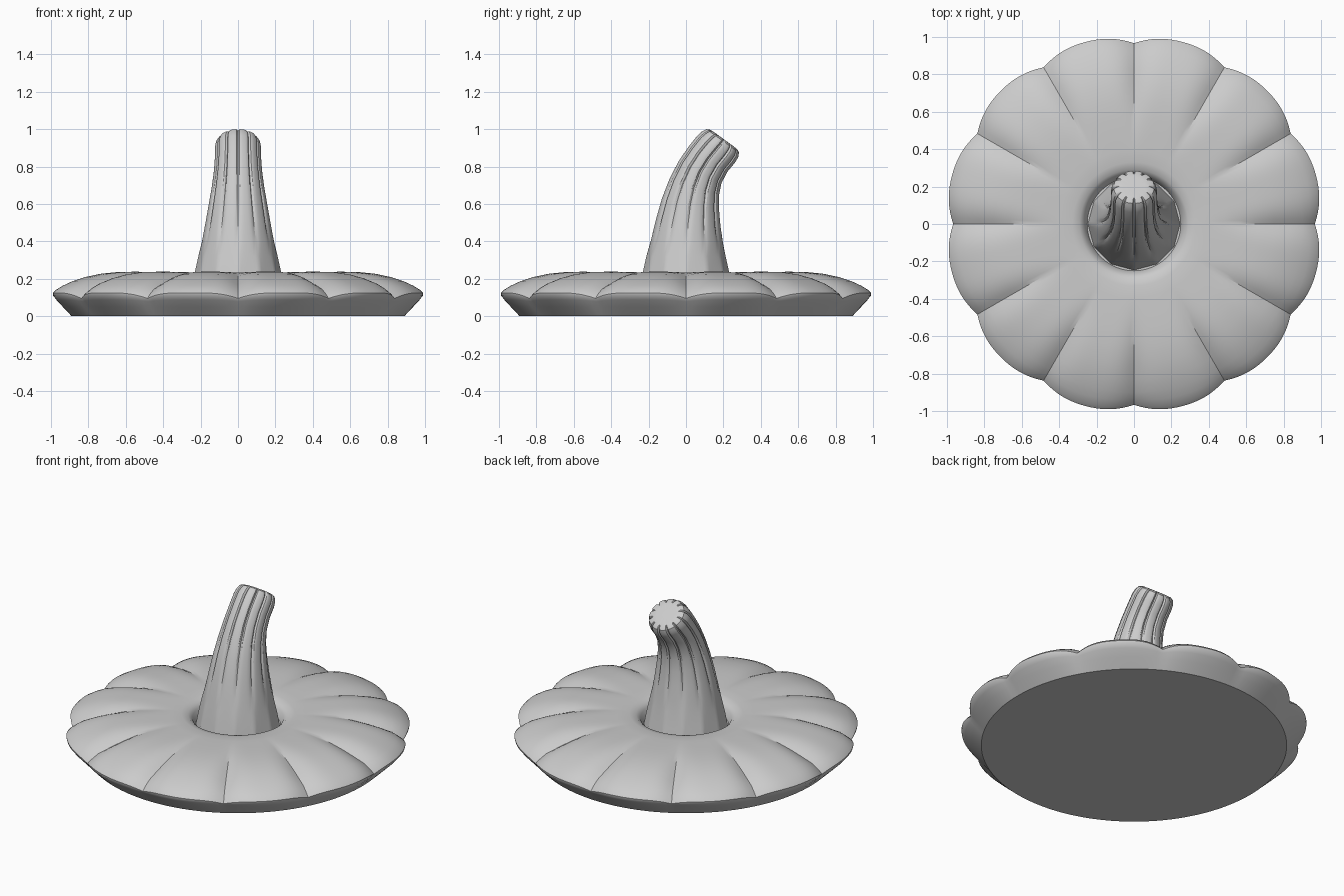
import bpy, bmesh, math
from mathutils import Vector

cube = bpy.data.objects.get("Cube")
if cube:
    bpy.data.objects.remove(cube, do_unlink=True)

grey = bpy.data.materials.new("plain grey")
grey.use_nodes = True
colour = (0.6, 0.6, 0.6, 1)
grey.diffuse_color = colour
grey.node_tree.nodes["Principled BSDF"].inputs["Base Color"].default_value = colour

RIBS = 12


def groove(a, power):
    """1 in the valley between two ribs, falling to 0 at the middle of a rib."""
    return (1 - abs(math.sin(RIBS / 2 * a))) ** power


def loft(name, rings, sharp):
    """Skin a list of point rings, close both ends and shade smooth."""
    bm = bmesh.new()
    loops = [[bm.verts.new(p) for p in ring] for ring in rings]
    n = len(loops[0])
    for low, high in zip(loops, loops[1:]):
        for i in range(n):
            j = (i + 1) % n
            bm.faces.new((low[i], low[j], high[j], high[i]))
    bm.faces.new(loops[0][::-1])
    bm.faces.new(loops[-1])
    bmesh.ops.recalc_face_normals(bm, faces=bm.faces)
    mesh = bpy.data.meshes.new(name)
    bm.to_mesh(mesh)
    bm.free()
    mesh.materials.append(grey)
    obj = bpy.data.objects.new(name, mesh)
    bpy.context.collection.objects.link(obj)
    bpy.ops.object.select_all(action="DESELECT")
    obj.select_set(True)
    bpy.context.view_layer.objects.active = obj
    bpy.ops.object.shade_smooth_by_angle(angle=math.radians(sharp))


def angles(n):
    return [2 * math.pi * i / n for i in range(n)]


# Lid: radius, height, valley drop, valley pull towards the centre
lid_profile = [
    (0.89, 0, 0, 0), (0.945, 0.05, 0, 0.012), (0.985, 0.088, 0.01, 0.03),
    (1.005, 0.112, 0.022, 0.04), (1.007, 0.125, 0.03, 0.04),
    (0.99, 0.142, 0.035, 0.035), (0.95, 0.165, 0.04, 0.02),
    (0.9, 0.187, 0.043, 0), (0.83, 0.21, 0.043, 0), (0.75, 0.227, 0.036, 0),
    (0.66, 0.236, 0.024, 0), (0.57, 0.238, 0.012, 0), (0.48, 0.236, 0.003, 0),
    (0.4, 0.234, 0, 0), (0.33, 0.231, 0, 0), (0.29, 0.222, 0, 0),
    (0.265, 0.2, 0, 0), (0.25, 0.15, 0, 0),
]
lid = []
for r, z, drop, pull in lid_profile:
    ring = []
    for a in angles(RIBS * 16):
        rim = r - pull * groove(a, 1.3)
        ring.append((rim * math.cos(a), rim * math.sin(a), z - drop * groove(a, 2)))
    lid.append(ring)
loft("pumpkin_lid", lid, 32)

# Stem: centre y, centre z, radius, backward tilt in degrees, groove depth, facet amount
stem_path = [
    (0, 0.13, 0.25, 0, 0, 1), (0, 0.23, 0.232, 0, 0, 1),
    (0, 0.32, 0.212, 0, 0, 0.8), (0.005, 0.4, 0.195, 2, 0.005, 0.3),
    (0.012, 0.5, 0.175, 6, 0.009, 0), (0.024, 0.6, 0.157, 11, 0.011, 0),
    (0.044, 0.69, 0.141, 19, 0.012, 0), (0.075, 0.77, 0.13, 27, 0.012, 0),
    (0.118, 0.84, 0.125, 33, 0.012, 0), (0.162, 0.894, 0.125, 36, 0.013, 0),
    (0.183, 0.919, 0.12, 36, 0.014, 0), (0.197, 0.937, 0.108, 36, 0.014, 0),
    (0.203, 0.944, 0.09, 36, 0.012, 0), (0.204, 0.945, 0.06, 36, 0.006, 0),
    (0.204, 0.945, 0.02, 36, 0, 0),
]
stem = []
for y, z, r, tilt, depth, facet in stem_path:
    t = math.radians(tilt)
    across = Vector((0, math.cos(t), -math.sin(t)))
    ring = []
    for a in angles(RIBS * 8):
        # Flatten the foot into straight facets between the grooves
        half = math.pi / RIBS
        flat = math.cos(half) / math.cos(a % (2 * half) - half)
        rad = r * (1 + facet * (flat - 1)) - depth * groove(a, 3)
        ring.append(Vector((rad * math.cos(a), y, z)) + across * rad * math.sin(a))
    stem.append(ring)
loft("stem", stem, 28)
